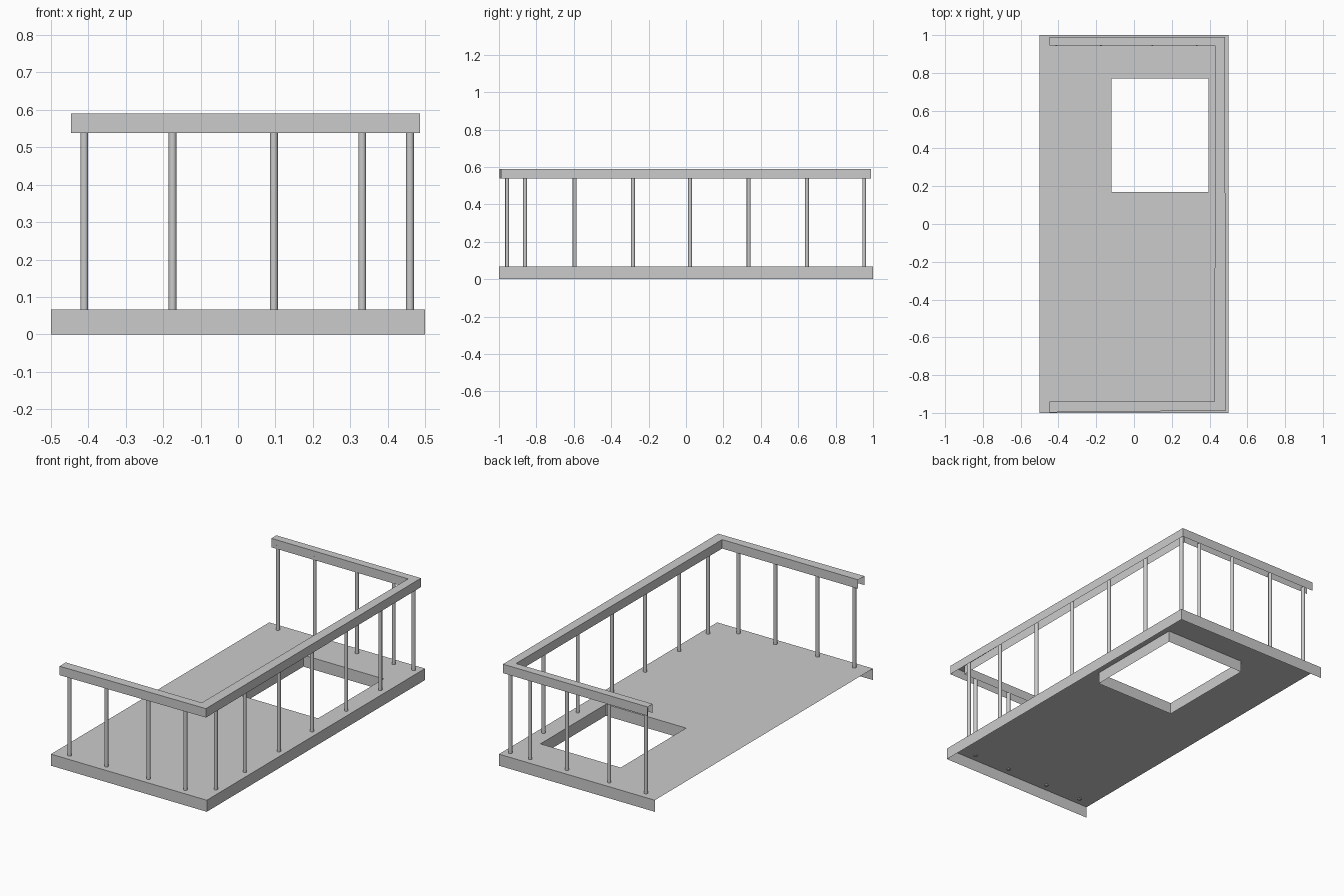
import bpy, bmesh

if "Cube" in bpy.data.objects:
    bpy.data.objects.remove(bpy.data.objects["Cube"])

FLOOR_Z = 0.067
RAIL_BOTTOM, RAIL_TOP = 0.538, 0.59


def finish(bm, name):
    bmesh.ops.remove_doubles(bm, verts=bm.verts, dist=1e-5)
    mesh = bpy.data.meshes.new(name)
    bm.to_mesh(mesh)
    bm.free()
    ob = bpy.data.objects.new(name, mesh)
    bpy.context.collection.objects.link(ob)
    return ob


def face(bm, pts):
    bm.faces.new([bm.verts.new(p) for p in pts])


def skirt(bm, path, z0, z1):
    """Vertical single-sided walls along an open path."""
    for a, b in zip(path, path[1:]):
        face(bm, [(*a, z0), (*b, z0), (*b, z1), (*a, z1)])


# Floor deck: top sheet with a hatch opening, three outer skirts, open left and underside
hx0, hx1, hy0, hy1 = -0.12, 0.395, 0.17, 0.77
xs, ys = [-0.5, hx0, hx1, 0.5], [-1, hy0, hy1, 1]
bm = bmesh.new()
for i in range(3):
    for j in range(3):
        if (i, j) != (1, 1):
            face(bm, [(x, y, FLOOR_Z) for x, y in (
                (xs[i], ys[j]), (xs[i + 1], ys[j]),
                (xs[i + 1], ys[j + 1]), (xs[i], ys[j + 1]))])
skirt(bm, [(-0.5, -1), (0.5, -1), (0.5, 1), (-0.5, 1)], 0, FLOOR_Z)
# Hatch walls
skirt(bm, [(hx0, hy0), (hx0, hy1), (hx1, hy1), (hx1, hy0), (hx0, hy0)], 0, FLOOR_Z)
finish(bm, "floor_deck")

# Handrail: channel section running round three sides, open ends and underside
outer = [(-0.447, -0.997), (0.486, -0.988), (0.481, 0.99), (-0.447, 0.99)]
inner = [(-0.447, -0.94), (0.426, -0.94), (0.43, 0.944), (-0.447, 0.944)]
bm = bmesh.new()
for i in range(3):
    face(bm, [(*p, RAIL_TOP) for p in (outer[i], outer[i + 1], inner[i + 1], inner[i])])
skirt(bm, outer, RAIL_BOTTOM, RAIL_TOP)
skirt(bm, inner[::-1], RAIL_BOTTOM, RAIL_TOP)
finish(bm, "handrail")


# Balusters
def post(name, x, y):
    z0, z1 = 0.062, 0.56
    bpy.ops.mesh.primitive_cylinder_add(vertices=16, radius=0.0105, depth=z1 - z0,
                                        location=(x, y, (z0 + z1) / 2))
    bpy.context.object.name = name
    bpy.ops.object.shade_smooth_by_angle()


for x in (-0.411, -0.175, 0.096, 0.332):
    post("front_post", x, -0.956)
    post("back_post", x, 0.953)
for y in (-0.86, -0.595, -0.283, 0.022, 0.335, 0.647, 0.953):
    post("side_post", 0.46, y)
